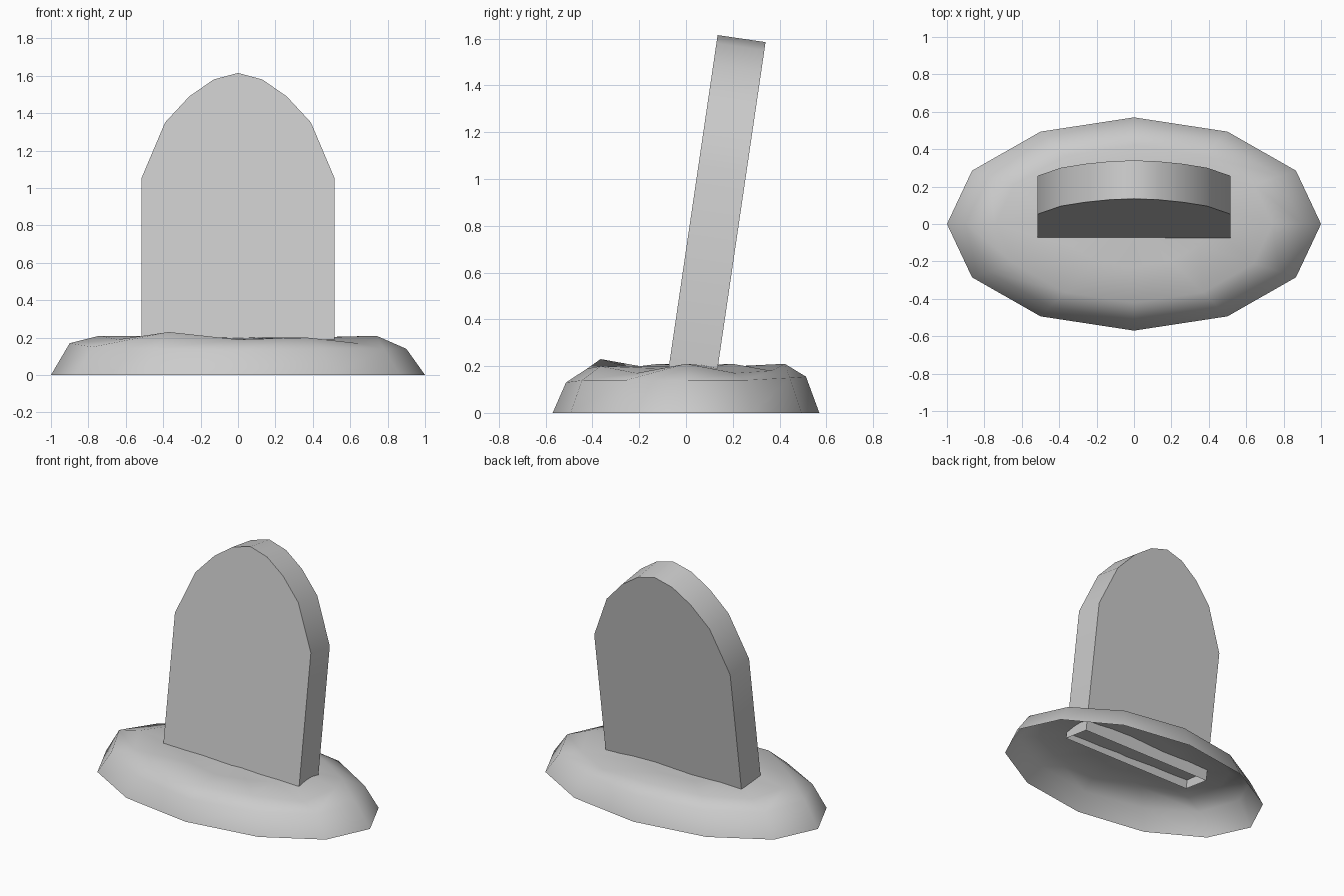
import bpy, bmesh
from math import sin, cos, pi, radians

if "Cube" in bpy.data.objects:
    bpy.data.objects.remove(bpy.data.objects["Cube"])


def finish(name, bm, angle):
    bmesh.ops.recalc_face_normals(bm, faces=bm.faces)
    mesh = bpy.data.meshes.new(name)
    bm.to_mesh(mesh)
    bm.free()
    obj = bpy.data.objects.new(name, mesh)
    bpy.context.collection.objects.link(obj)
    bpy.ops.object.select_all(action='DESELECT')
    obj.select_set(True)
    bpy.context.view_layer.objects.active = obj
    bpy.ops.object.shade_smooth_by_angle(angle=radians(angle))
    return obj


# Earth mound: open-bottomed shell of 12-sided elliptical rings with uneven heights
N = 12
rings = [
    (1.00, [0.0] * N),
    (0.90, [.14, .14, .15, .155, .15, .15, .17, .15, .14, .13, .14, .14]),
    (0.74, [.21, .17, .18, .21, .20, .19, .21, .19, .23, .19, .20, .17]),
    (0.40, [.20, .20, .21, .20, .19, .20, .20, .21, .20, .19, .20, .19]),
]
bm = bmesh.new()
loops = []
for r, heights in rings:
    loops.append([bm.verts.new((r * cos(2 * pi * i / N), 0.57 * r * sin(2 * pi * i / N), z))
                  for i, z in enumerate(heights)])
for a, b in zip(loops, loops[1:]):
    for i in range(N):
        j = (i + 1) % N
        bm.faces.new((a[i], a[j], b[j], b[i]))
centre = bm.verts.new((0, 0, 0.20))
for i in range(N):
    bm.faces.new((loops[-1][i], loops[-1][(i + 1) % N], centre))
finish("earth_mound", bm, 60)

# Headstone: arched slab leaning back, open where it is sunk into the mound
half = [(0.515, 0.15), (0.515, 1.055), (0.39, 1.35), (0.26, 1.49), (0.13, 1.58)]
outline = half + [(0, 1.615)] + [(-x, z) for x, z in reversed(half)]
bm = bmesh.new()
front = [bm.verts.new((x, -0.07 + (z - 0.22) * 0.147, z)) for x, z in outline]
back = [bm.verts.new((v.co.x, v.co.y + 0.205, v.co.z - 0.03)) for v in front]
bm.faces.new(front)
bm.faces.new(back)
for i in range(len(outline) - 1):
    bm.faces.new((front[i], front[i + 1], back[i + 1], back[i]))
finish("headstone", bm, 32)
